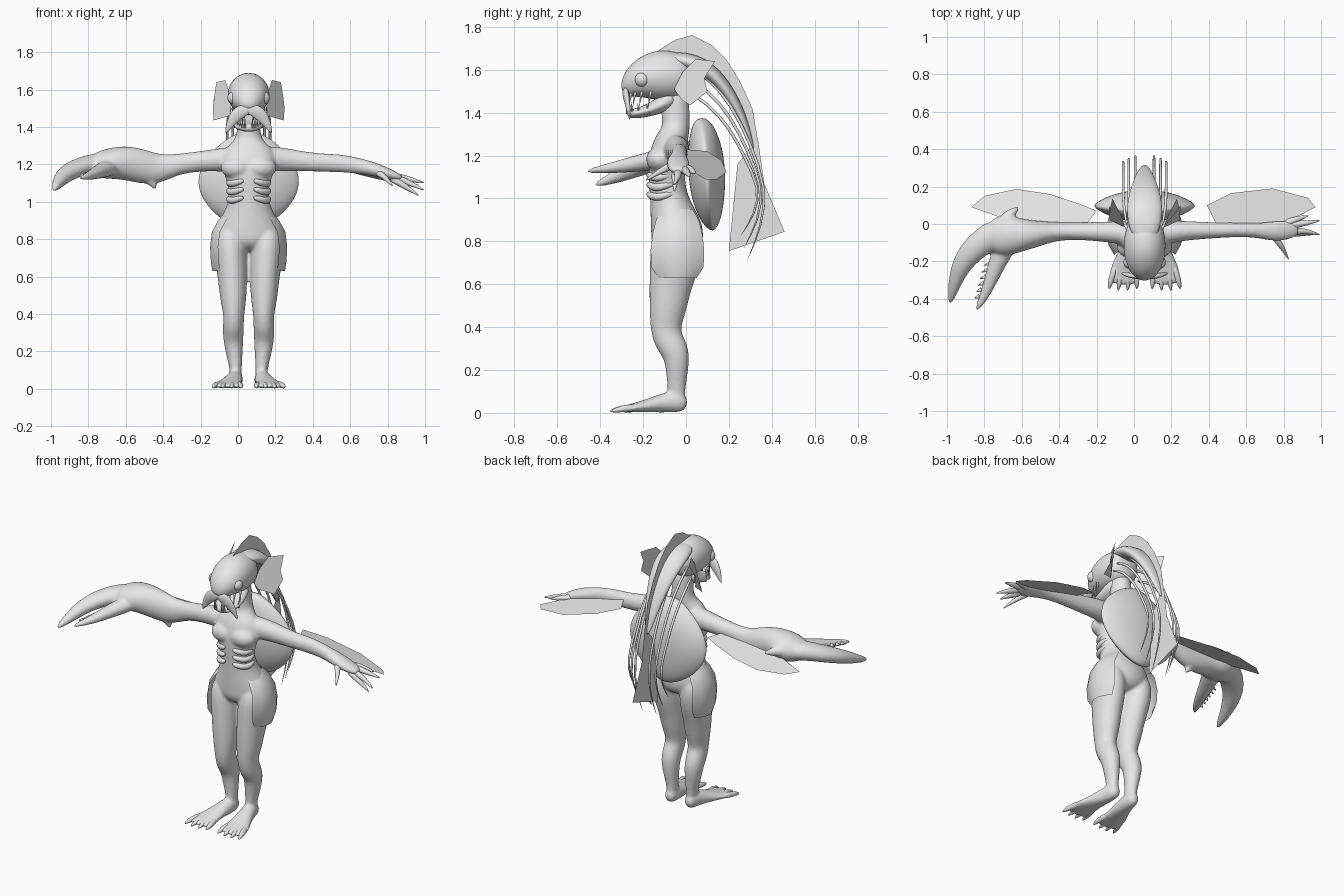
import bpy, bmesh, math
from mathutils import Vector

C = 0.057          # body centre line in x
X, Y, Z = Vector((1, 0, 0)), Vector((0, 1, 0)), Vector((0, 0, 1))
grey = bpy.data.materials.new("grey skin")
grey.diffuse_color = (0.8, 0.8, 0.8, 1)


def finish(name, bm, sub=0, smooth=True):
    me = bpy.data.meshes.new(name)
    bmesh.ops.recalc_face_normals(bm, faces=bm.faces[:])
    for f in bm.faces:
        f.smooth = smooth
    bm.to_mesh(me)
    bm.free()
    ob = bpy.data.objects.new(name, me)
    bpy.context.collection.objects.link(ob)
    me.materials.append(grey)
    if sub:
        m = ob.modifiers.new("smooth", 'SUBSURF')
        m.levels = m.render_levels = sub
    return ob


def loft(name, secs, up=Z, n=14, sub=2, pinch=0):
    """Skin of oval rings; section = x, y, z, side radius, up radius. Pinch sharpens the side rims."""
    bm = bmesh.new()
    pts = [Vector(s[:3]) for s in secs]
    rings = []
    for i, s in enumerate(secs):
        t = (pts[min(i + 1, len(pts) - 1)] - pts[max(i - 1, 0)]).normalized()
        v = (up - t * up.dot(t)).normalized()
        u = v.cross(t)
        ring = []
        for k in range(n):
            c, w = math.cos(k * math.tau / n), math.sin(k * math.tau / n)
            ring.append(bm.verts.new(pts[i] + u * s[3] * c + v * s[-1] * w * abs(w) ** pinch))
        rings.append(ring)
    for p, q in zip(rings, rings[1:]):
        for k in range(n):
            bm.faces.new((p[k], p[(k + 1) % n], q[(k + 1) % n], q[k]))
    bm.faces.new(rings[0])
    bm.faces.new(rings[-1])
    return finish(name, bm, sub)


def spike(name, base, tip, r):
    return loft(name, [(*base, r), (*tip, r * 0.1)], up=Vector((0.3, 0.5, 0.8)), n=6, sub=0)


def ball(name, loc, size):
    bm = bmesh.new()
    bmesh.ops.create_uvsphere(bm, u_segments=20, v_segments=12, radius=1)
    for v in bm.verts:
        v.co = Vector([c * s + l for c, s, l in zip(v.co, size, loc)])
    return finish(name, bm)


def sheet(name, pts):
    bm = bmesh.new()
    bm.faces.new([bm.verts.new(p) for p in pts])
    return finish(name, bm, smooth=False)


def grid(name, rows):
    bm = bmesh.new()
    vs = [[bm.verts.new(p) for p in r] for r in rows]
    for p, q in zip(vs, vs[1:]):
        for k in range(len(p) - 1):
            bm.faces.new((p[k], p[k + 1], q[k + 1], q[k]))
    return finish(name, bm)


def fuse(name, parts, voxel):
    """Melt overlapping parts into one continuous skin."""
    dg = bpy.context.evaluated_depsgraph_get()
    bm = bmesh.new()
    for ob in parts:
        bm.from_mesh(ob.evaluated_get(dg).to_mesh())
    for ob in parts:
        bpy.data.objects.remove(ob)
    body = finish(name, bm)
    m = body.modifiers.new("skin", 'REMESH')
    m.mode, m.voxel_size, m.use_smooth_shade = 'VOXEL', voxel, True
    m = body.modifiers.new("soften", 'SMOOTH')
    m.factor, m.iterations = 0.5, 6


# torso and neck, bottom to top
skin = [loft("torso", [(C, y, z, a, b) for y, z, a, b in [
    (-.04, .73, .07, .07), (-.04, .78, .15, .125), (-.04, .85, .19, .127), (-.06, .92, .148, .112),
    (-.08, 1.0, .108, .09), (-.09, 1.09, .112, .086), (-.09, 1.17, .145, .09), (-.075, 1.25, .155, .085),
    (-.055, 1.30, .11, .07), (-.045, 1.34, .066, .067), (-.05, 1.42, .062, .068), (-.06, 1.52, .06, .07)]], up=Y)]

# head, from nose to back of skull
loft("head", [(C, y, z, a, b) for y, z, a, b in [
    (-.29, 1.49, .03, .025), (-.255, 1.528, .08, .068), (-.205, 1.555, .105, .1), (-.135, 1.577, .117, .123),
    (-.05, 1.572, .112, .118), (.03, 1.57, .08, .085)]])
loft("lower_jaw", [(C, y, z, a, b) for y, z, a, b in [
    (-.275, 1.395, .035, .018), (-.24, 1.395, .07, .024), (-.17, 1.41, .085, .03),
    (-.09, 1.45, .08, .045), (-.05, 1.48, .06, .04)]])

# mane mass, upright ridge fin and tail fin
loft("mane", [(C, y, z, a, b) for y, z, a, b in [
    (-.1, 1.655, .06, .03), (.03, 1.64, .1, .045), (.13, 1.58, .095, .04), (.21, 1.475, .07, .032),
    (.27, 1.36, .045, .022), (.315, 1.22, .015, .008)]])
ridge = [(-.13, 1.69), (-.05, 1.74), (.03, 1.762), (.12, 1.715), (.19, 1.645), (.25, 1.55), (.31, 1.42), (.335, 1.27)]
inner = [(-.1, 1.66), (-.05, 1.65), (0, 1.64), (.08, 1.6), (.14, 1.54), (.19, 1.47), (.25, 1.36), (.31, 1.2)]
grid("crest_fin", [[(C, *b), (C, *a)] for a, b in zip(ridge, inner)])
sheet("tail_fin", [(C, y, z) for y, z in [
    (.24, 1.16), (.2, .755), (.46, .845), (.365, 1.07), (.335, 1.28)]])

# shell on the back, thin at the rim
loft("back_shell", [(C, y, z, a, b) for y, z, a, b in [
    (.065, 1.375, .04, .02), (.075, 1.34, .12, .055), (.09, 1.23, .245, .085), (.098, 1.1, .29, .09),
    (.105, .98, .235, .076), (.118, .89, .13, .045), (.125, .85, .03, .012)]], up=Y, n=18, pinch=.5)

for s in (-1, 1):
    def P(dx, *r):
        return (C + s * dx, *r)

    ball("eye", P(.083, -.205, 1.555), (.03, .034, .034))
    loft("lip_tusk", [P(*q) for q in [(-.015, -.283, 1.5, .022, .014), (.04, -.282, 1.488, .04, .016),
         (.085, -.272, 1.445, .034, .014), (.125, -.262, 1.365, .004, .004)]], up=Y, n=10)
    # teeth
    for k in range(5):
        dx, y = .02 + .013 * k, -.272 + .006 * k * k
        spike("lower_tooth", P(dx, y, 1.395), P(dx, y - .008, 1.455 - .003 * k), .007)
        spike("upper_fang", P(dx + .006, y + .012, 1.5), P(dx + .006, y, 1.43), .007)
    # ear fin
    sheet("ear_fin", [P(*q) for q in [(.095, -.055, 1.51), (.105, -.015, 1.59), (.125, .045, 1.65),
          (.172, .135, 1.64), (.185, .085, 1.56), (.192, .1, 1.5), (.187, .02, 1.435), (.1, -.02, 1.46)]])
    # hair strands from head down the back
    for k, dx in enumerate((.05, .085, .115)):
        h = .03 * k
        loft("hair_strand", [P(*q) for q in [
            (dx * .8, -.02, 1.63 - 2 * h, .009), (dx, .1, 1.57 - 2 * h, .009), (dx, .21, 1.44 - 2 * h, .009),
            (dx, .3 - h / 2, 1.26 - h, .009), (dx, .375 - h / 2, 1.05, .008),
            (dx, .355 - h / 2, .87 + h, .006), (dx, .28 - h / 2, .70 + 2 * h, .001)]], up=X, n=6, sub=1)
    skin.append(ball("breast", P(.062, -.122, 1.182), (.088, .064, .06)))
    # ribs
    for k, z in enumerate((1.015, 1.06, 1.105)):
        loft("rib", [P(.112 * math.cos(a), -.095 + .085 * math.sin(a), z + .012 * math.sin(3 * a), r)
                     for a, r in [(.7, .008), (0, .018), (-.5, .02), (-1, .019), (-1.35, .012)]], n=8, sub=1)
    # leg, hip to ankle
    skin.append(loft("leg", [P(*q) for q in [
        (.095, -.04, .88, .07, .09), (.1, -.045, .78, .092, .125), (.092, -.055, .68, .088, .118),
        (.086, -.075, .58, .079, .1), (.082, -.085, .48, .073, .088), (.079, -.097, .39, .055, .072),
        (.082, -.08, .335, .058, .073), (.083, -.043, .275, .056, .065), (.078, -.041, .2, .048, .054),
        (.068, -.045, .1, .031, .04), (.068, -.045, .03, .034, .044)]], up=Y))
    # foot and webbed toes
    skin.append(loft("foot", [P(*q) for q in [
        (.068, .008, .04, .03, .034), (.07, -.05, .055, .042, .055), (.08, -.12, .044, .05, .044),
        (.1, -.2, .03, .066, .028), (.11, -.27, .02, .088, .018), (.112, -.33, .013, .088, .011)]]))
    for k in range(4):
        dx = .04 + .048 * k
        loft("toe", [P(.09 + (dx - .09) * .6, -.2, .028, .018), P(dx, -.31, .019, .02),
                     P(dx * 1.04, -.365 + .01 * abs(k - 1.5), .006, .003)], n=8, sub=1)
    # curved hip plate
    rows = [(.95, .125, .07), (.9, .165, .1), (.84, .198, .115), (.76, .208, .125), (.68, .204, .122), (.63, .196, .09)]
    grid("hip_plate", [[P(rx - .045 * t * t, -.04 + ry * t, z) for t in (-1, -.6, -.2, .2, .6, 1)]
                       for z, rx, ry in rows])

# slim arm with clawed hand
skin.append(loft("right_arm", [
    (.1, -.055, 1.225, .07, .075), (.18, -.045, 1.23, .062, .068), (.27, -.035, 1.225, .055, .062),
    (.4, -.035, 1.21, .044, .05), (.55, -.03, 1.207, .04, .05), (.66, -.035, 1.19, .038, .042),
    (.76, -.04, 1.165, .06, .036), (.84, -.03, 1.135, .05, .026), (.88, -.02, 1.125, .035, .015)]))
for root, knuckle, tip in [
        ((.8, .0, 1.145), (.88, .03, 1.13), (.935, .045, 1.115)),
        ((.82, -.01, 1.14), (.92, .005, 1.12), (.998, .02, 1.1)),
        ((.82, -.04, 1.135), (.92, -.035, 1.1), (1.0, -.06, 1.06)),
        ((.81, -.05, 1.13), (.9, -.05, 1.08), (.97, -.055, 1.03)),
        ((.73, -.04, 1.165), (.785, -.11, 1.135), (.83, -.195, 1.08))]:
    loft("finger", [(*root, .024), (*knuckle, .017), (*tip, .003)], n=8, sub=2)

# heavy arm flaring into a pincer
skin.append(loft("pincer_arm", [
    (.01, -.055, 1.225, .07, .075), (-.08, -.045, 1.225, .062, .065), (-.2, -.04, 1.217, .052, .055),
    (-.33, -.038, 1.2, .047, .055), (-.42, -.04, 1.175, .052, .082), (-.5, -.05, 1.185, .068, .095),
    (-.6, -.06, 1.21, .09, .095), (-.69, -.055, 1.205, .12, .085), (-.75, -.08, 1.195, .095, .072),
    (-.79, -.09, 1.19, .055, .045)]))
skin.append(loft("elbow_spur", [(-.5, -.055, 1.17, .05), (-.465, -.055, 1.11, .03), (-.435, -.055, 1.06, .006)],
                 up=Y, n=8))
skin.append(loft("wrist_spur", [(-.7, .0, 1.21, .05), (-.66, .06, 1.21, .03), (-.61, .092, 1.2, .008)], n=8))
skin.append(loft("outer_pincer", [
    (-.71, -.03, 1.205, .08, .06), (-.79, -.08, 1.2, .075, .056), (-.868, -.142, 1.178, .07, .05),
    (-.928, -.225, 1.145, .054, .045), (-.963, -.33, 1.1, .034, .032), (-.985, -.43, 1.06, .012, .012)]))
skin.append(loft("inner_pincer", [
    (-.67, -.09, 1.19, .06, .05), (-.725, -.19, 1.17, .052, .044), (-.765, -.3, 1.15, .037, .032),
    (-.807, -.4, 1.135, .025, .02), (-.845, -.465, 1.125, .01, .01)]))
for k in range(6):
    y = -.21 - .035 * k
    spike("pincer_tooth", (-.765 - .0125 * k, y, 1.16 - .004 * k),
          (-.805 - .0095 * k, y - .012, 1.155 - .004 * k), .014)
fuse("body", skin, 0.009)

# flat fins trailing behind the arms
sheet("right_arm_fin", [(x, y, 1.33 - .23 * x - .2 * y) for x, y in [
    (.44, .0), (.39, .1), (.52, .165), (.74, .19), (.93, .14), (.97, .09), (.78, -.01)]])
sheet("pincer_arm_fin", [(x, y, 1.21 + .045 * x - .25 * y) for x, y in [
    (-.2, .07), (-.27, .1), (-.45, .16), (-.63, .187), (-.8, .15), (-.87, .09), (-.7, .03), (-.5, -.01), (-.26, -.01)]])
